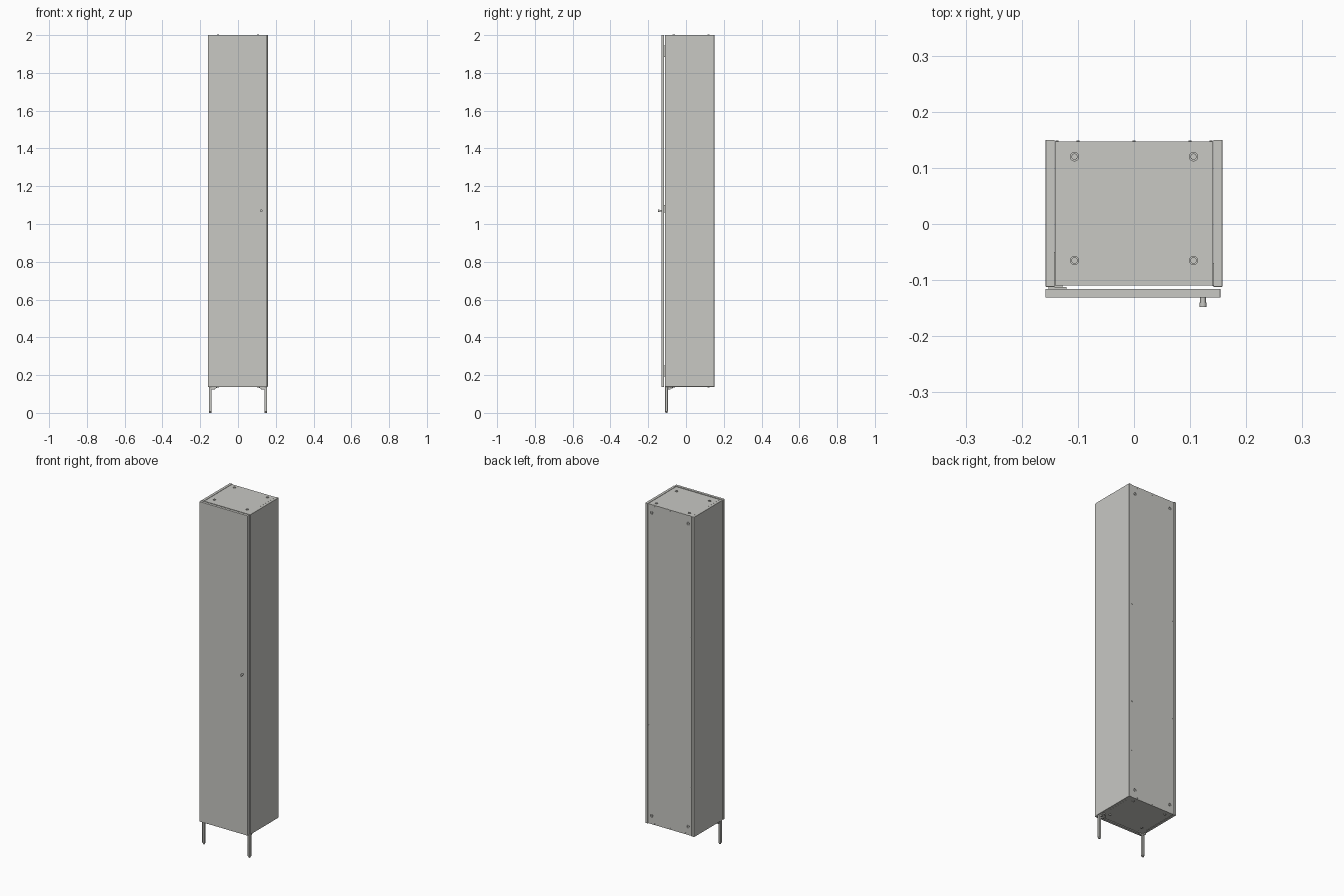
import bpy, bmesh, math
from mathutils import Matrix, Vector

if "Cube" in bpy.data.objects:
    bpy.data.objects.remove(bpy.data.objects["Cube"])


def material(name, rgb):
    m = bpy.data.materials.new(name)
    m.diffuse_color = (*rgb, 1)
    m.use_nodes = True
    m.node_tree.nodes["Principled BSDF"].inputs["Base Color"].default_value = m.diffuse_color
    return m


GREY = material("light grey", (0.58, 0.58, 0.55))


def finish(name, bm):
    me = bpy.data.meshes.new(name)
    bmesh.ops.recalc_face_normals(bm, faces=bm.faces)
    bm.to_mesh(me)
    bm.free()
    ob = bpy.data.objects.new(name, me)
    bpy.context.collection.objects.link(ob)
    me.materials.append(GREY)
    return ob


def add_box(bm, lo, hi):
    lo, hi = Vector(lo), Vector(hi)
    bmesh.ops.create_cube(bm, size=1, matrix=Matrix.Translation((lo + hi) / 2)
                          @ Matrix.Diagonal((*(hi - lo), 1)))


def box(name, lo, hi, bevel=0.0, segments=1):
    bm = bmesh.new()
    add_box(bm, lo, hi)
    ob = finish(name, bm)
    if bevel:
        b = ob.modifiers.new("edge", 'BEVEL')
        b.width, b.segments = bevel, segments
    return ob


def smooth(ob):
    bpy.context.view_layer.objects.active = ob
    bpy.ops.object.select_all(action='DESELECT')
    ob.select_set(True)
    bpy.ops.object.shade_smooth_by_angle()


def add_cyl(bm, centre, r, depth, axis='Z', n=24, r2=None):
    rot = Matrix.Rotation(math.pi / 2, 4, 'X') if axis == 'Y' else Matrix()
    bmesh.ops.create_cone(bm, cap_ends=True, segments=n, radius1=r, radius2=r2 or r,
                          depth=depth, matrix=Matrix.Translation(centre) @ rot)


def drill(panel, centres, r, depth, axis):
    bm = bmesh.new()
    for c in centres:
        add_cyl(bm, c, r, depth, axis)
    cutter = finish(panel.name + "_cutter", bm)
    cutter.hide_render = True
    cutter.hide_set(True)
    cutter.display_type = 'WIRE'
    mod = panel.modifiers.new("holes", 'BOOLEAN')
    mod.object, mod.operation, mod.solver = cutter, 'DIFFERENCE', 'EXACT'
    # apply the holes so that the cutter can go
    dg = bpy.context.evaluated_depsgraph_get()
    me = bpy.data.meshes.new_from_object(panel.evaluated_get(dg))
    panel.modifiers.clear()
    panel.data = me
    bpy.data.objects.remove(cutter)


Z0, Z1 = 0.138, 2.0

# carcass sides
for s, side in ((-1, "left"), (1, "right")):
    a, b = sorted((s * 0.1415, s * 0.1575))
    box(side + "_side_panel", (a, -0.112, Z0), (b, 0.15, Z1), 0.0006)

# top and bottom panels with fitting holes
spots = [(x, y) for x in (-0.106, 0.106) for y in (-0.065, 0.12)]
for name, lo, hi, face in (("top_panel", Z1 - 0.017, Z1 - 0.001, Z1 - 0.001),
                           ("bottom_panel", Z0 + 0.001, Z0 + 0.017, Z0 + 0.001)):
    p = box(name, (-0.1405, -0.11, lo), (0.1405, 0.146, hi))
    drill(p, [(x, y, face) for x, y in spots], 0.0075, 0.008, 'Z')
    bm = bmesh.new()
    for x, y in spots:
        add_cyl(bm, (x, y, face), 0.0055, 0.0078, n=16)
        add_box(bm, (x - 0.004, y - 0.0008, face - 0.0043), (x + 0.004, y + 0.0008, face + 0.0043))
        add_box(bm, (x - 0.0008, y - 0.004, face - 0.0043), (x + 0.0008, y + 0.004, face + 0.0043))
    finish(name + "_fittings", bm)

# back panel, set in slightly, with wall fixing holes
back = box("back_panel", (-0.141, 0.142, Z0 + 0.001), (0.141, 0.147, Z1 - 0.0012))
fix = [(x, 0.147, z) for x in (-0.117, 0.117) for z in (0.188, 1.952)]
drill(back, fix, 0.009, 0.008, 'Y')
bm = bmesh.new()
for c in fix:
    add_cyl(bm, (c[0], 0.145, c[2]), 0.0055, 0.004, 'Y', 16)
finish("wall_fixings", bm)

# small pins along the back edges
bm = bmesh.new()
for s in (-1, 1):
    for z in (0.42, 0.71, 1.29):
        add_cyl(bm, (s * 0.137, 0.1475, z), 0.003, 0.002, 'Y', 10)
for z in (Z0 + 0.008, Z1 - 0.01):
    for x in (-0.1, 0.0, 0.1):
        add_cyl(bm, (x, 0.1475, z), 0.003, 0.002, 'Y', 10)
finish("back_pins", bm)

# shelves
for i in range(4):
    z = 0.5 + 0.36 * i
    box("shelf_%d" % (i + 1), (-0.140, -0.10, z), (0.140, 0.14, z + 0.014))

# door
box("door", (-0.158, -0.131, Z0), (0.154, -0.1155, Z1), 0.001, 2)

# knob: stem with a slightly wider head
bm = bmesh.new()
add_cyl(bm, (0.123, -0.136, 1.07), 0.005, 0.012, 'Y')
add_cyl(bm, (0.123, -0.144, 1.07), 0.0062, 0.0075, 'Y')
smooth(finish("knob", bm))

# hinges in the gap between door and carcass
for i, z in enumerate((0.222, 1.08, 1.915)):
    bm = bmesh.new()
    add_box(bm, (-0.152, -0.1155, z - 0.03 + 0.01 * (i == 1)), (-0.12, -0.1125, z + 0.03 - 0.01 * (i == 1)))
    add_box(bm, (-0.1415, -0.114, z - 0.01), (-0.127, -0.05, z + 0.01))
    finish("hinge_%d" % (i + 1), bm)

# front legs with corner brackets
for s, side in ((-1, "left"), (1, "right")):
    a, b = sorted((s * 0.139, s * 0.154))
    leg = box(side + "_front_leg", (a, -0.111, 0.005), (b, -0.096, Z0), 0.003, 3)
    smooth(leg)
    bm = bmesh.new()
    add_cyl(bm, (s * 0.1465, -0.1035, 0.003), 0.006, 0.006)
    smooth(finish(side + "_foot", bm))
    bm = bmesh.new()
    outline = [(0.152, -0.109), (0.115, -0.109), (0.112, -0.095),
               (0.138, -0.069), (0.152, -0.072)]
    lower = bm.faces.new([bm.verts.new((s * x, y, 0.133)) for x, y in outline])
    ext = bmesh.ops.extrude_face_region(bm, geom=[lower])
    bmesh.ops.translate(bm, vec=(0, 0, 0.006),
                        verts=[v for v in ext['geom'] if isinstance(v, bmesh.types.BMVert)])
    # gussets and screw heads under the bracket
    add_box(bm, (s * 0.1315 - 0.0085, -0.106, 0.124), (s * 0.1315 + 0.0085, -0.101, 0.134))
    add_box(bm, (s * 0.1465 - 0.0025, -0.097, 0.124), (s * 0.1465 + 0.0025, -0.082, 0.134))
    for x, y in ((0.119, -0.1), (0.145, -0.076)):
        add_cyl(bm, (s * x, y, 0.132), 0.0035, 0.004, n=12)
    finish(side + "_leg_bracket", bm)
